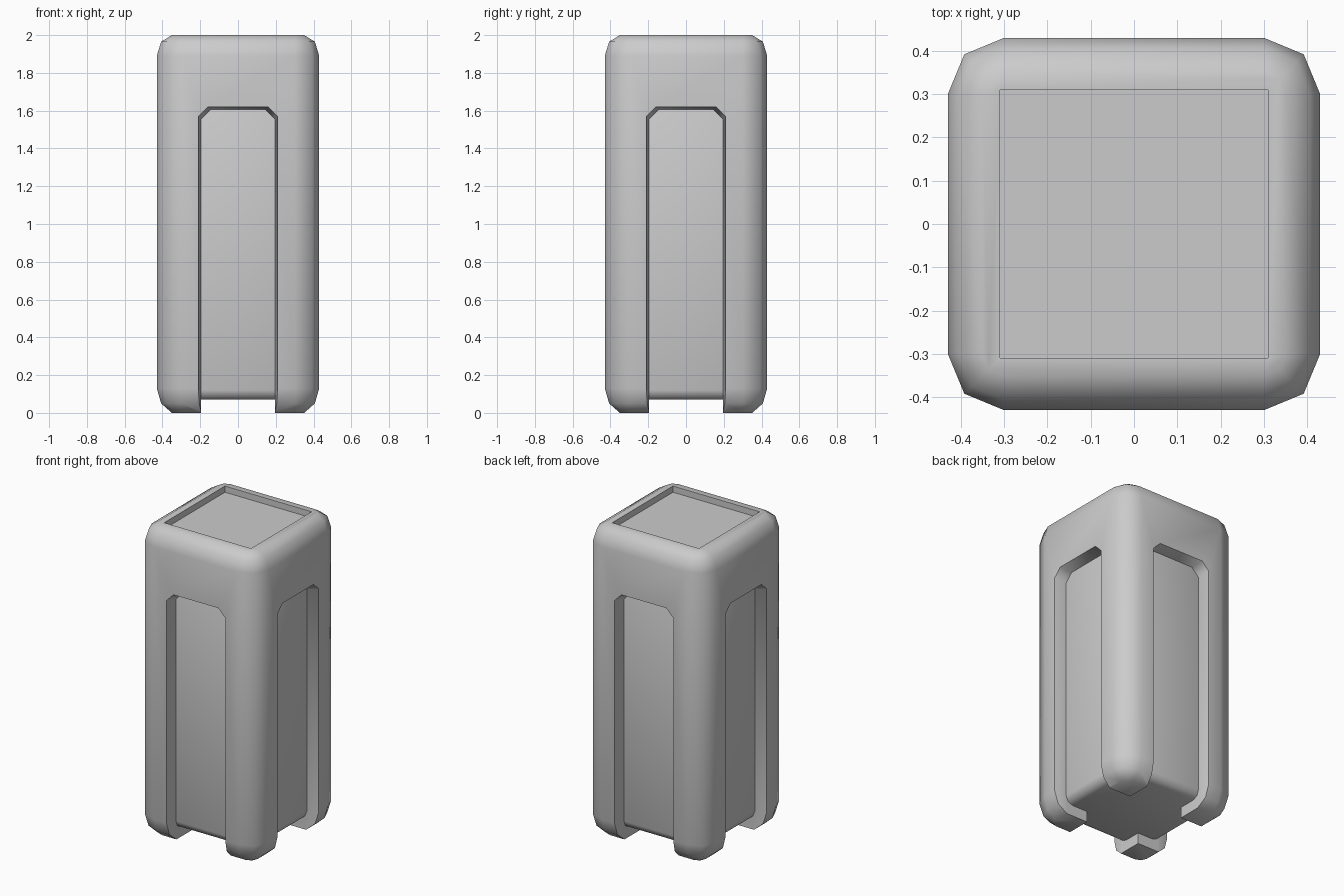
import bpy, bmesh, math

cube = bpy.data.objects.get("Cube")
if cube:
    bpy.data.objects.remove(cube, do_unlink=True)

# One plain grey
grey = bpy.data.materials.new("light_grey")
grey.use_nodes = True
colour = (0.6, 0.6, 0.6, 1)
grey.diffuse_color = colour
grey.node_tree.nodes["Principled BSDF"].inputs["Base Color"].default_value = colour


def loft(name, rings):
    """Skin a stack of equal-length closed rings and cap both ends."""
    bm = bmesh.new()
    loops = [[bm.verts.new(p) for p in ring] for ring in rings]
    for a, b in zip(loops, loops[1:]):
        for i in range(len(a)):
            j = (i + 1) % len(a)
            bm.faces.new((a[i], a[j], b[j], b[i]))
    bm.faces.new(loops[0])
    bm.faces.new(loops[-1])
    bmesh.ops.recalc_face_normals(bm, faces=bm.faces)
    mesh = bpy.data.meshes.new(name)
    bm.to_mesh(mesh)
    bm.free()
    mesh.materials.append(grey)
    obj = bpy.data.objects.new(name, mesh)
    bpy.context.collection.objects.link(obj)
    return obj


def rounded_square(half, radius, z):
    """Square ring with two facets on each corner."""
    ring = []
    for quarter in range(4):
        for step in range(3):
            a = math.radians(quarter * 90 + step * 45)
            mid = math.radians(quarter * 90 + 45)
            c = (half - radius) * math.sqrt(2)
            ring.append((c * math.cos(mid) + radius * math.cos(a),
                         c * math.sin(mid) + radius * math.sin(a), z))
    return ring


def slot_ring(half, top, y):
    """Arch outline with clipped top corners."""
    right = [(half, -0.2), (half, top - 0.05), (half - 0.05, top)]
    left = [(-x, z) for x, z in reversed(right)]
    return [(x, y, z) for x, z in right + left]


def activate(obj):
    bpy.ops.object.select_all(action='DESELECT')
    obj.select_set(True)
    bpy.context.view_layer.objects.active = obj


def apply_modifier(obj, kind, **settings):
    activate(obj)
    mod = obj.modifiers.new(kind.lower(), kind)
    for key, value in settings.items():
        setattr(mod, key, value)
    bpy.ops.object.modifier_apply(modifier=mod.name)


def cut(obj, cutter):
    cutter.hide_render = True
    apply_modifier(obj, 'BOOLEAN', object=cutter, operation='DIFFERENCE', solver='EXACT')
    bpy.data.objects.remove(cutter, do_unlink=True)


# Outer shell: rounded tower
profile = [(0, 0.35), (0.05, 0.407), (0.13, 0.43),
           (1.89, 0.43), (1.965, 0.407), (2, 0.35)]
shell = loft("outer_shell", [rounded_square(h, h - 0.30, z) for z, h in profile])

# Arched slots through both axes, flaring towards the outside
for turn in (0, 90):
    slot = loft("slot_cutter", [slot_ring(0.195 + f, 1.605 + f, y) for y, f in
                                ((-0.505, 0.03), (-0.355, 0), (0.355, 0), (0.505, 0.03))])
    slot.rotation_euler.z = math.radians(turn)
    bpy.context.view_layer.update()
    cut(shell, slot)

# Square recess in the top
square = [(0.31, 0.31), (-0.31, 0.31), (-0.31, -0.31), (0.31, -0.31)]
cut(shell, loft("recess_cutter", [[(x, y, z) for x, y in square] for z in (1.96, 2.1)]))

# Inner core behind the slots
core = loft("inner_core", [[(x * 0.355 / 0.31, y * 0.355 / 0.31, z) for x, y in square]
                           for z in (0.07, 1.7)])
apply_modifier(core, 'BEVEL', width=0.05, segments=2, limit_method='ANGLE')

for part in (shell, core):
    activate(part)
    bpy.ops.object.shade_smooth_by_angle(angle=math.radians(50))
